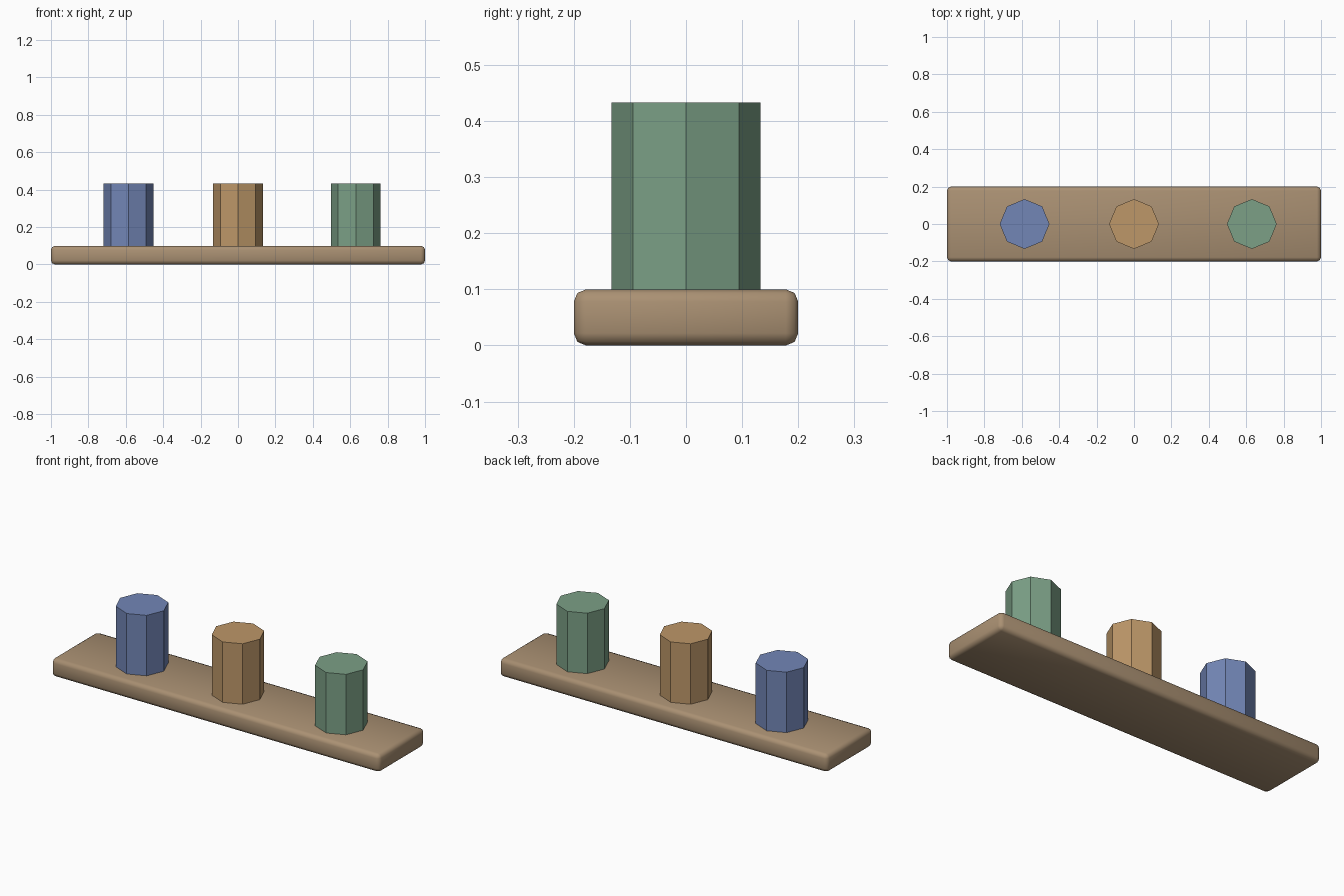
import bpy

if "Cube" in bpy.data.objects:
    bpy.data.objects.remove(bpy.data.objects["Cube"])


def material(name, color):
    mat = bpy.data.materials.new(name)
    mat.diffuse_color = (*color, 1)
    mat.use_nodes = True
    mat.node_tree.nodes["Principled BSDF"].inputs["Base Color"].default_value = mat.diffuse_color
    return mat


# Rounded base board
bpy.ops.mesh.primitive_cube_add(size=1, location=(0, 0, 0.05))
board = bpy.context.object
board.name = "base_board"
board.scale = (2, 0.4, 0.1)
bpy.ops.object.transform_apply(location=False, rotation=False, scale=True)
bevel = board.modifiers.new("rounded_edges", 'BEVEL')
bevel.width = 0.022
bevel.segments = 2
bevel.limit_method = 'NONE'
bpy.ops.object.modifier_apply(modifier=bevel.name)
bpy.ops.object.shade_smooth()
board.data.materials.append(material("board_wood", (0.40, 0.28, 0.17)))

# Three octagonal pegs standing on the board
PEG_RADIUS, PEG_BOTTOM, PEG_TOP = 0.133, 0.10, 0.433
pegs = [
    ("left_peg", -0.585, (0.17, 0.24, 0.47)),
    ("middle_peg", 0.0, (0.51, 0.31, 0.14)),
    ("right_peg", 0.63, (0.20, 0.35, 0.24)),
]
for name, x, color in pegs:
    bpy.ops.mesh.primitive_cylinder_add(
        vertices=8, radius=PEG_RADIUS, depth=PEG_TOP - PEG_BOTTOM,
        location=(x, 0, (PEG_TOP + PEG_BOTTOM) / 2))
    peg = bpy.context.object
    peg.name = name
    peg.data.materials.append(material(name + "_paint", color))
